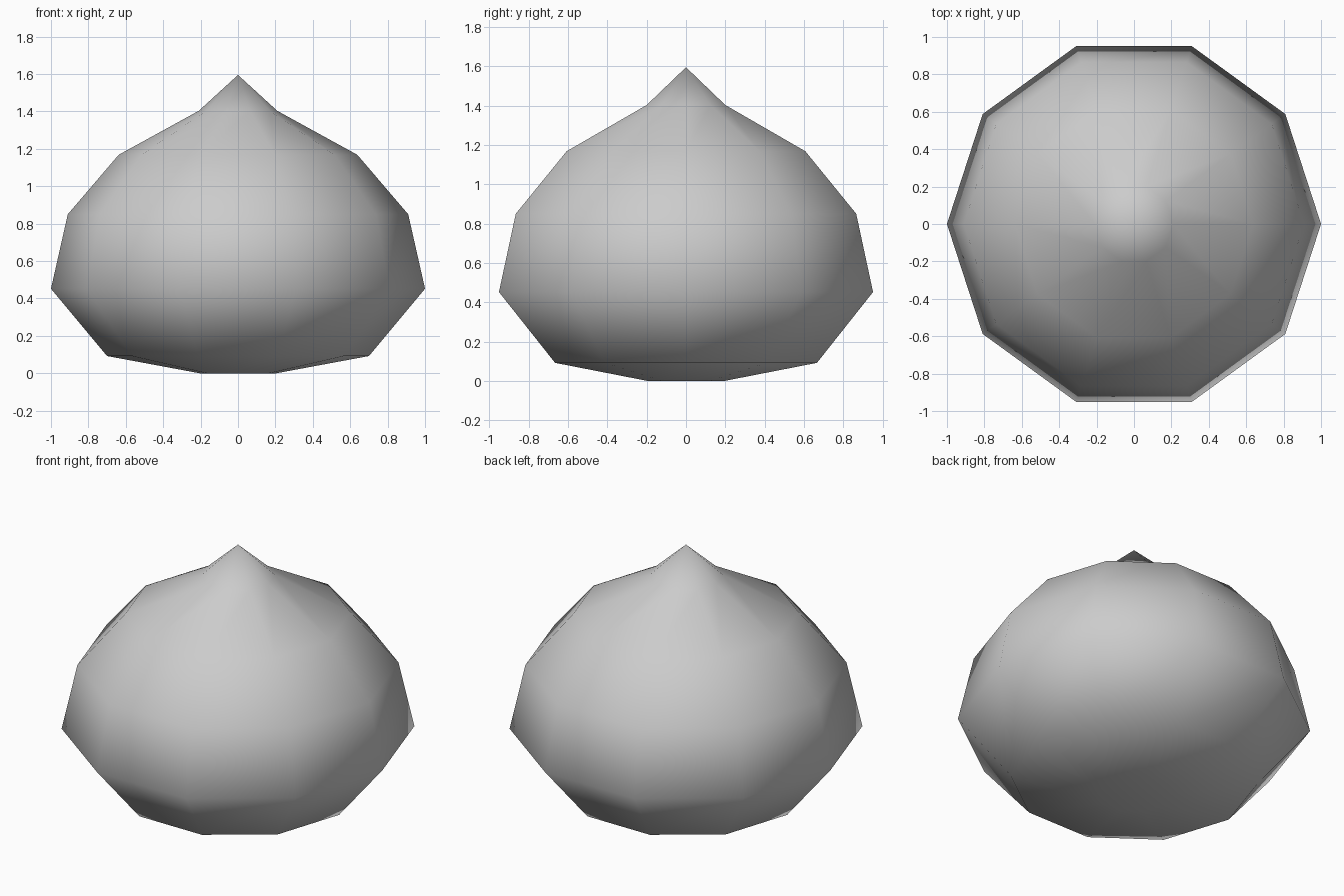
import bpy, bmesh, math

cube = bpy.data.objects.get("Cube")
if cube:
    bpy.data.objects.remove(cube, do_unlink=True)

SIDES = 10

# Plain grey material
grey = bpy.data.materials.new("light_grey")
grey.use_nodes = True
colour = (0.6, 0.6, 0.6, 1)
grey.diffuse_color = colour
grey.node_tree.nodes["Principled BSDF"].inputs["Base Color"].default_value = colour

# Bulb outline from base to shoulder, as (radius, height)
profile = [(0.205, 0), (0.7, 0.092), (1, 0.452), (0.91, 0.85), (0.638, 1.168), (0.21, 1.403)]
tip_height = 1.595

bm = bmesh.new()
rings = [[bm.verts.new((r * math.cos(a), r * math.sin(a), z))
          for a in (math.tau * i / SIDES for i in range(SIDES))]
         for r, z in profile]
base = bm.verts.new((0, 0, 0))
tip = bm.verts.new((0, 0, tip_height))

# Bands between rings, closed by fans at base and tip
for i in range(SIDES):
    j = (i + 1) % SIDES
    for low, high in zip(rings, rings[1:]):
        bm.faces.new((low[i], low[j], high[j], high[i]))
    bm.faces.new((rings[0][j], rings[0][i], base))
    bm.faces.new((rings[-1][i], rings[-1][j], tip))

for face in bm.faces:
    face.smooth = True

mesh = bpy.data.meshes.new("pointed_bulb")
bm.to_mesh(mesh)
bm.free()
mesh.materials.append(grey)
bulb = bpy.data.objects.new("pointed_bulb", mesh)
bpy.context.collection.objects.link(bulb)
